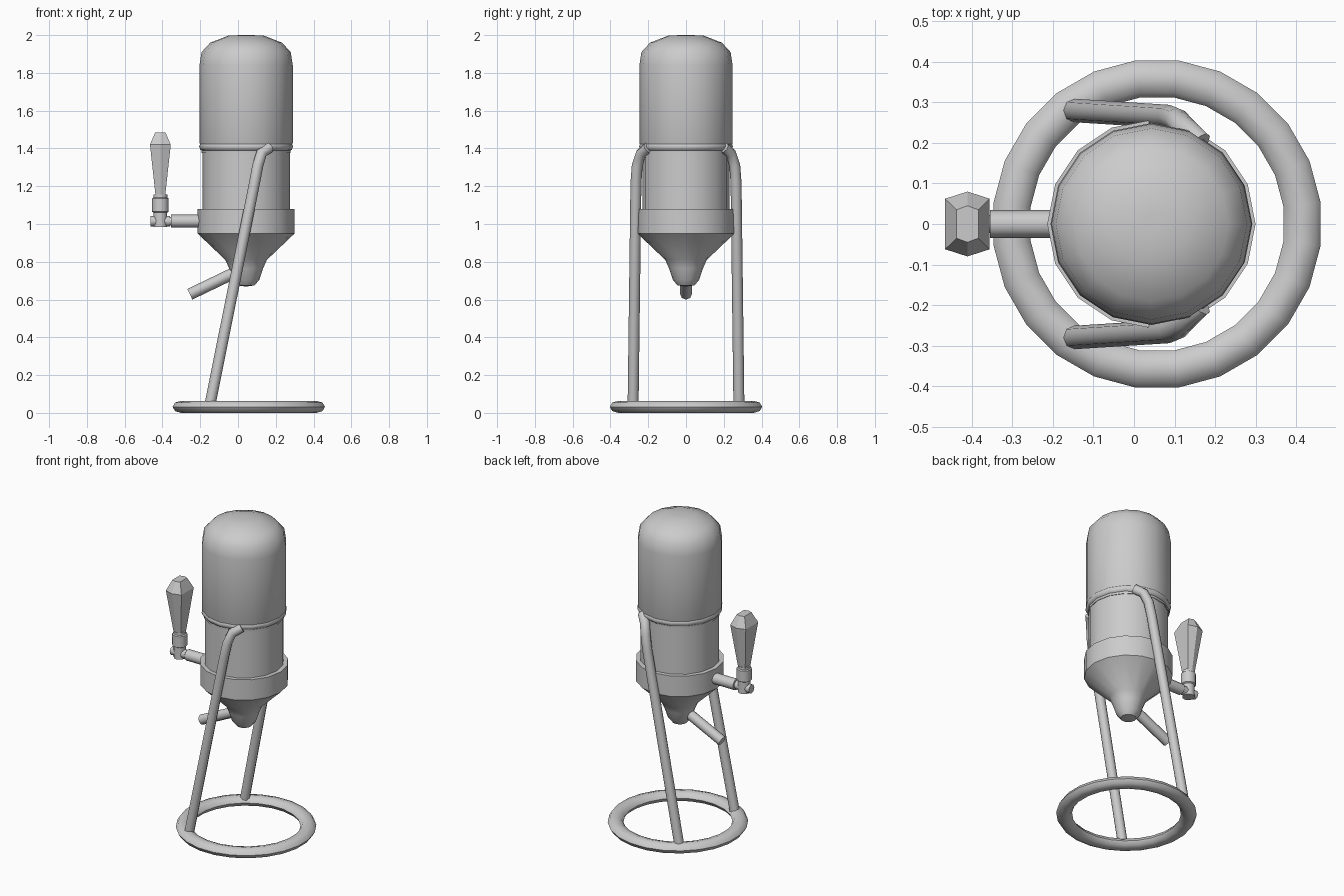
import bpy, math
from mathutils import Vector, Matrix

if "Cube" in bpy.data.objects:
    bpy.data.objects.remove(bpy.data.objects["Cube"])

AXIS_X = 0.043  # vertical axis of the body


def make(name, verts, faces, smooth=True, angle=35):
    me = bpy.data.meshes.new(name)
    me.from_pydata([tuple(v) for v in verts], [], faces)
    ob = bpy.data.objects.new(name, me)
    bpy.context.collection.objects.link(ob)
    bpy.ops.object.select_all(action='DESELECT')
    ob.select_set(True)
    bpy.context.view_layer.objects.active = ob
    bpy.ops.object.mode_set(mode='EDIT')
    bpy.ops.mesh.select_all(action='SELECT')
    bpy.ops.mesh.normals_make_consistent(inside=False)
    bpy.ops.object.mode_set(mode='OBJECT')
    if smooth:
        bpy.ops.object.shade_smooth_by_angle(angle=math.radians(angle))
    return ob


def bridge(rings, closed=False):
    """Join equal-sized rings of points into a tube, capped unless closed."""
    n, m = len(rings[0]), len(rings)
    verts = [p for r in rings for p in r]
    faces = [(i % m * n + j, i % m * n + (j + 1) % n,
              (i + 1) % m * n + (j + 1) % n, (i + 1) % m * n + j)
             for i in range(m if closed else m - 1) for j in range(n)]
    if not closed:
        faces += [tuple(range(n)), tuple(range((m - 1) * n, m * n))]
    return verts, faces


def circle(r, n, phase=0.0):
    return [(r * math.cos(2 * math.pi * k / n + phase),
             r * math.sin(2 * math.pi * k / n + phase)) for k in range(n)]


def lathe(name, profile, x=AXIS_X, n=16, angle=35):
    rings = [[(x + a, b, z) for a, b in circle(r, n)] for r, z in profile]
    return make(name, *bridge(rings), angle=angle)


def torus(name, x, z, R, rx, rz, n, sides, phase=0.0):
    rings = []
    for c, s in circle(1, n, phase):
        rings.append([(x + (R + rx * a) * c, (R + rx * a) * s, z + rz * b)
                      for a, b in circle(1, sides)])
    return make(name, *bridge(rings, True), angle=60)


def tube(name, path, r, n=8):
    pts = [Vector(p) for p in path]
    rings = []
    for i, p in enumerate(pts):
        t = (pts[min(i + 1, len(pts) - 1)] - pts[max(i - 1, 0)]).normalized()
        ref = Vector((0, 1, 0)) if abs(t.y) < 0.8 else Vector((1, 0, 0))
        u = t.cross(ref).normalized()
        v = t.cross(u)
        rings.append([p + u * a + v * b for a, b in circle(r, n)])
    return make(name, *bridge(rings), angle=50)


# body: domed tank, middle sleeve, funnel cup
lathe("domed_tank", [(0.235, 1.375), (0.235, 1.40), (0.247, 1.43), (0.247, 1.84), (0.236, 1.91),
                     (0.19, 1.96), (0.092, 1.998), (0.02, 2.0)], angle=40)
lathe("middle_sleeve", [(0.231, 1.06), (0.231, 1.38)])
lathe("funnel_cup", [(0.257, 1.08), (0.257, 0.95), (0.11, 0.81), (0.09, 0.765), (0.07, 0.705),
                     (0.045, 0.675), (0.01, 0.67)])

# stand: collar, two bent legs, base ring
torus("collar_ring", AXIS_X, 1.41, 0.224, 0.025, 0.025, 16, 8)
torus("base_ring", 0.057, 0.032, 0.361, 0.046, 0.032, 24, 8, math.radians(7.5))
for side, label in ((-1, "front"), (1, "back")):
    tube(label + "_leg", [(x, side * y, z) for x, y, z in (
        (-0.147, 0.28, 0.05), (0.088, 0.265, 1.22), (0.105, 0.258, 1.31),
        (0.125, 0.237, 1.375), (0.165, 0.20, 1.405))], 0.029)

# outlet spout
tube("spout", [(0.03, 0, 0.765), (-0.255, 0, 0.628)], 0.031)

# handle axle and joint
HX = -0.411
tube("handle_axle", [(-0.355, 0, 1.015), (-0.17, 0, 1.015)], 0.034, 12)
tube("joint_pin", [(-0.463, 0, 1.015), (-0.437, 0, 1.015)], 0.028)
tube("joint_link", [(-0.445, 0, 1.015), (-0.372, 0, 1.015), (-0.36, 0, 1.015)], 0.028)
tube("axle_core", [(-0.37, 0, 1.015), (-0.34, 0, 1.015)], 0.022)
lathe("joint_post", [(0.036, 0.985), (0.036, 1.06), (0.044, 1.065), (0.044, 1.135),
                     (0.037, 1.14), (0.037, 1.155)], HX, 12)

# faceted grip with a stretched six-sided section
hexagon = [(1, -0.78), (1, 0.78), (0, 1), (-1, 0.78), (-1, -0.78), (0, -1)]
rings = [[(HX + a * rx, b * ry, z) for a, b in hexagon]
         for rx, ry, z in ((0.025, 0.033, 1.145), (0.055, 0.08, 1.42), (0.027, 0.045, 1.485))]
make("faceted_grip", *bridge(rings), smooth=False)
